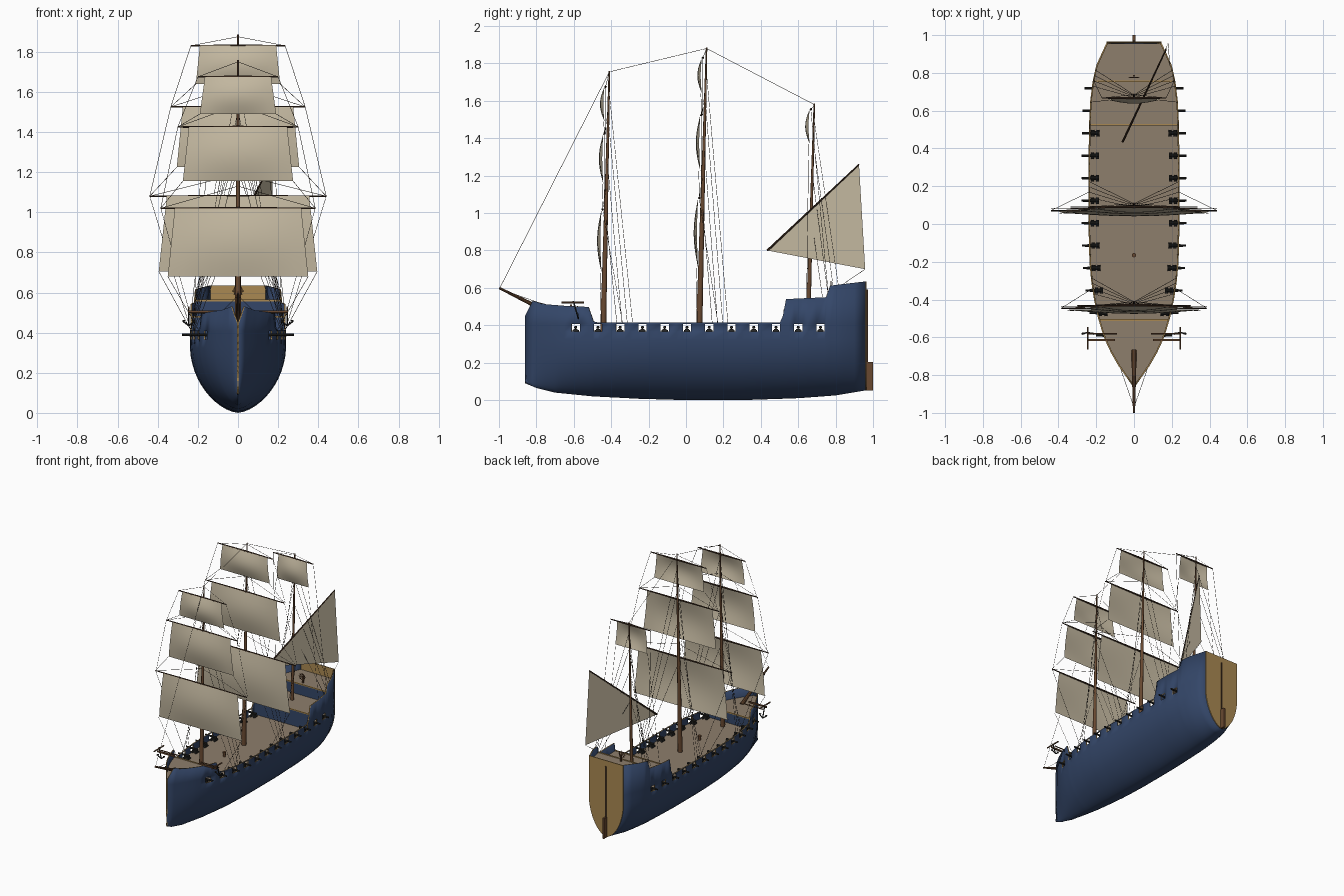
import bpy, bmesh, math
from mathutils import Vector

if "Cube" in bpy.data.objects:
    bpy.data.objects.remove(bpy.data.objects["Cube"])


def material(name, rgb):
    m = bpy.data.materials.new(name)
    m.diffuse_color = (*rgb, 1)
    m.use_nodes = True
    m.node_tree.nodes["Principled BSDF"].inputs["Base Color"].default_value = m.diffuse_color
    return m


NAVY = material("navy paint", (0.034, 0.062, 0.14))
GOLD = material("ochre trim", (0.40, 0.25, 0.085))
DECK = material("weathered deck", (0.27, 0.21, 0.15))
WOOD = material("brown timber", (0.14, 0.066, 0.03))
SPAR = material("dark spar", (0.06, 0.032, 0.018))
SAIL = material("canvas", (0.56, 0.49, 0.36))
IRON = material("black iron", (0.02, 0.02, 0.018))
ROPE = material("tarred rope", (0.045, 0.036, 0.028))


def finish(bm, name, mats, smooth=True):
    bmesh.ops.recalc_face_normals(bm, faces=bm.faces)
    me = bpy.data.meshes.new(name)
    bm.to_mesh(me)
    bm.free()
    for m in mats:
        me.materials.append(m)
    if smooth:
        me.shade_smooth()
        me.set_sharp_from_angle(angle=math.radians(35))
    ob = bpy.data.objects.new(name, me)
    bpy.context.collection.objects.link(ob)
    return ob


def rod(bm, a, b, r1, r2=None, seg=8):
    a, b = Vector(a), Vector(b)
    d = b - a
    mat = d.to_track_quat('Z', 'Y').to_matrix().to_4x4()
    mat.translation = (a + b) / 2
    bmesh.ops.create_cone(bm, cap_ends=True, segments=seg, radius1=r1,
                          radius2=r1 if r2 is None else r2, depth=d.length, matrix=mat)


def box(bm, c, s):
    vs = bmesh.ops.create_cube(bm, size=1)["verts"]
    bmesh.ops.scale(bm, vec=s, verts=vs)
    bmesh.ops.translate(bm, vec=c, verts=vs)


def lerp(table, y):
    if y <= table[0][0]:
        return table[0][1]
    for (a, u), (b, v) in zip(table, table[1:]):
        if y <= b:
            return u + (v - u) * (y - a) / (b - a)
    return table[-1][1]


# Hull lines: half breadth, keel height and sheer height along y
BEAM = [(-.86, .006), (-.82, .034), (-.75, .083), (-.68, .123), (-.6, .16), (-.5, .19), (-.4, .212),
        (-.3, .227), (-.2, .236), (-.05, .24), (.4, .24), (.55, .237), (.65, .232), (.75, .22),
        (.84, .2), (.9, .173), (.96, .145)]
KEEL = [(-.86, .09), (-.8, .065), (-.7, .04), (-.5, .02), (-.25, .007), (0, 0), (.3, 0), (.6, .01),
        (.8, .025), (.96, .052)]
SHEER = [(-.86, .45), (-.82, .53), (-.75, .512), (-.65, .504), (-.522, .498), (-.494, .42), (-.47, .414),
         (.502, .414), (.518, .45), (.535, .54), (.75, .55), (.772, .612), (.96, .634)]
PORTS = [-.59 + .119 * i for i in range(12)]
STERN = .96


def half(y, z):
    k = lerp(KEEL, y)
    t = min(max((z - k) / (.34 - k), 0), 1)
    return lerp(BEAM, y) * (1 - (1 - t) ** 2) ** .62


def section(y):
    k = lerp(KEEL, y)
    zs = [k + (.366 - k) * (i / 13) ** 1.6 for i in range(14)] + [.408, lerp(SHEER, y)]
    right = [Vector((half(y, z), y, z)) for z in zs]
    return [Vector((-p.x, p.y, p.z)) for p in right[:0:-1]] + right


# Hull shell with open gun ports
ys = {round(y, 3) for t in (BEAM, KEEL, SHEER) for y, _ in t}
ys = {y for y in ys if all(abs(y - p) > .026 for p in PORTS) or y in {s[0] for s in SHEER}}
ys = sorted(ys | {round(p + s, 3) for p in PORTS for s in (-.022, .022)})
bm = bmesh.new()
rows = [[bm.verts.new(p) for p in section(y)] for y in ys]
for r, s in zip(rows, rows[1:]):
    for i in range(len(r) - 1):
        bm.faces.new((r[i], r[i + 1], s[i + 1], s[i]))
holes = [f for f in bm.faces if min(v.co.z for v in f.verts) > .36
         and max(v.co.z for v in f.verts) < .409
         and any(abs(f.calc_center_median().y - p) < .021 for p in PORTS)]
bmesh.ops.delete(bm, geom=holes, context='FACES')
hull = finish(bm, "hull", [NAVY, GOLD])
mod = hull.modifiers.new("planking", 'SOLIDIFY')
mod.thickness = .008
mod.offset = -1
mod.material_offset_rim = 1

# Transom
bm = bmesh.new()
f = bm.faces.new([bm.verts.new(p) for p in section(STERN)])
ex = bmesh.ops.extrude_face_region(bm, geom=[f])["geom"]
bmesh.ops.translate(bm, vec=(0, .006, 0), verts=[v for v in ex if isinstance(v, bmesh.types.BMVert)])
finish(bm, "transom", [GOLD], False)


# Decks, and bulkheads at the steps
def deck(name, y0, y1, z):
    bm = bmesh.new()
    line = [y0] + [y for y in ys if y0 < y < y1] + [y1]
    pairs = [[bm.verts.new((s * max(half(y, z) - .004, .001), y, z)) for s in (-1, 1)] for y in line]
    for a, b in zip(pairs, pairs[1:]):
        bm.faces.new((a[0], a[1], b[1], b[0]))
    finish(bm, name, [DECK], False)


deck("main_deck", -.85, .955, .36)
deck("forecastle_deck", -.835, -.508, .44)
deck("quarter_deck", .525, .955, .48)
deck("poop_deck", .755, .955, .56)
for name, y, z0, z1 in (("forecastle", -.508, .36, .44), ("quarter", .525, .36, .48), ("poop", .755, .48, .56)):
    w = 2 * half(y, .4) - .008
    bm = bmesh.new()
    box(bm, (0, y, (z0 + z1) / 2), (w, .006, z1 - z0))
    finish(bm, name + "_bulkhead", [NAVY], False)
    bm = bmesh.new()
    box(bm, (0, y, z1), (w, .009, .008))
    finish(bm, name + "_edge_trim", [GOLD], False)

# Rudder and stern post
bm = bmesh.new()
box(bm, (0, .982, .127), (.014, .036, .154))
finish(bm, "rudder", [WOOD], False)
bm = bmesh.new()
box(bm, (0, .968, .32), (.01, .008, .54))
finish(bm, "stern_post", [SPAR], False)

# Cannons
bm = bmesh.new()
for y in PORTS:
    for s in (-1, 1):
        w = half(y, .39)
        box(bm, (s * (w - .034), y, .373), (.04, .022, .014))
        rod(bm, (s * (w - .055), y, .389), (s * (w + .038), y, .389), .0085, .006)
        for dx in (.02, .048):
            rod(bm, (s * (w - dx), y - .017, .368), (s * (w - dx), y + .017, .368), .008)
finish(bm, "cannons", [IRON])

# Bowsprit, catheads and anchors
bm = bmesh.new()
rod(bm, (0, -.67, .437), (0, -.998, .599), .015, .006, 10)
finish(bm, "bowsprit", [WOOD])
bm, bm2 = bmesh.new(), bmesh.new()
for s in (-1, 1):
    box(bm, (s * .175, -.615, .505), (.15, .011, .011))
    rod(bm, (s * .09, -.58, .5), (s * .245, -.58, .5), .004)
    rod(bm, (s * .245, -.665, .522), (s * .245, -.545, .522), .005)
    rod(bm2, (s * .245, -.603, .53), (s * .245, -.575, .435), .004)
    for e in (-1, 1):
        tip = (s * .245 + e * .03, -.58, .457)
        rod(bm2, (s * .245, -.575, .435), tip, .004)
        rod(bm2, tip, (tip[0] - e * .012, -.582, .462), .007, .002)
finish(bm, "catheads", [WOOD])
finish(bm2, "anchors", [IRON])

# Steering wheel and capstan
bm = bmesh.new()
for i in range(16):
    a, b = (2 * math.pi * k / 16 for k in (i, i + 1))
    p = lambda t, r: (r * math.cos(t), .775, .608 + r * math.sin(t))
    rod(bm, p(a, .021), p(b, .021), .003, seg=6)
    if i % 2 == 0:
        rod(bm, p(a, 0), p(a, .029), .0018, seg=6)
box(bm, (0, .785, .585), (.01, .01, .05))
finish(bm, "steering_wheel", [WOOD])
bm = bmesh.new()
rod(bm, (0, -.165, .36), (0, -.165, .395), .009, .012, 12)
finish(bm, "capstan", [WOOD])

# Masts; each yard is height, yard half length, sail foot height, foot half width, head half width
MASTS = {
    "fore": ((-.443, .36), (-.41, 1.76), .016, -.34,
             [(1.02, .385, .68, .35, .315), (1.425, .3, 1.155, .275, .245), (1.675, .2, 1.49, .19, .165)]),
    "main": ((.07, .36), (.11, 1.885), .017, .17,
             [(1.08, .44, .705, .395, .355), (1.525, .335, 1.225, .305, .275), (1.83, .235, 1.64, .21, .19)]),
    "mizzen": ((.655, .48), (.686, 1.585), .012, .76, [(1.555, .17, 1.37, .135, .12)]),
}


def sail(name, y, z1, z0, foot, head):
    n = 10
    bm = bmesh.new()
    grid = []
    for j in range(n + 1):
        v = j / n
        w = foot + (head - foot) * v
        grid.append([bm.verts.new((w * (2 * i / n - 1),
                                   y - .024 * math.sin(math.pi * v) * (.25 + .75 * math.sin(math.pi * i / n)),
                                   z0 + (z1 - z0) * v)) for i in range(n + 1)])
    for a, b in zip(grid, grid[1:]):
        for i in range(n):
            bm.faces.new((a[i], a[i + 1], b[i + 1], b[i]))
    finish(bm, name, [SAIL])


ropes = bmesh.new()


def rope(*pts):
    for a, b in zip(pts, pts[1:]):
        rod(ropes, a, b, .0012, seg=4)


for name, (base, top, r, foot_y, yards) in MASTS.items():
    at = lambda z: base[0] + (top[0] - base[0]) * (z - base[1]) / (top[1] - base[1])
    bm = bmesh.new()
    rod(bm, (0, *base), (0, *top), r, .004, 12)
    finish(bm, name + "_mast", [WOOD])
    spars = bmesh.new()
    for k, (z, yl, z0, foot, head) in enumerate(yards):
        y = at(z) - .018
        for s in (-1, 1):
            rod(spars, (0, y, z), (s * yl, y, z), .0065, .0035)
            tip = (s * yl, y, z)
            # Lifts, sheets and braces
            rope(tip, (0, at(z), min(z + .11, top[1] - .01)))
            clew = (s * foot, at(z0) - .024, z0)
            if k:
                rope(clew, (s * yards[k - 1][1], at(yards[k - 1][0]) - .018, yards[k - 1][0]))
                rope(tip, (s * yards[k - 1][1], y, yards[k - 1][0]))
            else:
                for dy in (-.01, foot_y - base[0]):
                    e = base[0] + dy
                    rope(clew if dy < 0 else tip, (s * (half(e, .4) - .004), e, lerp(SHEER, e)))
        sail(f"{name}_sail_{k + 1}", at(z) - .024, z, z0, foot, head)
    finish(spars, name + "_yards", [SPAR])
    # Shrouds
    for i, frac in enumerate((.45, .66, .82, .93)):
        z, e = base[1] + (top[1] - base[1]) * frac, foot_y - .03 + .028 * i
        for s in (-1, 1):
            rope((0, at(z), z), (s * (half(e, .4) - .004), e, lerp(SHEER, e)))

# Lateen sail on its slanted yard
tack, peak, clew = (-.06, .435, .80), (.17, .925, 1.26), (.18, .958, .70)
bm = bmesh.new()
bm.faces.new([bm.verts.new(p) for p in (tack, peak, clew)])
finish(bm, "lateen_sail", [SAIL], False)
bm = bmesh.new()
rod(bm, tack, peak, .006, .004)
finish(bm, "lateen_yard", [SPAR])

# Stays between mast heads
rope((0, -.995, .6), (0, -.41, 1.755), (0, .11, 1.88), (0, .686, 1.58))
rope(clew, (.19, .84, .62))
for s in (-1, 1):
    rope((0, -.97, .585), (s * .07, -.77, .515))
finish(ropes, "rigging", [ROPE], False)
